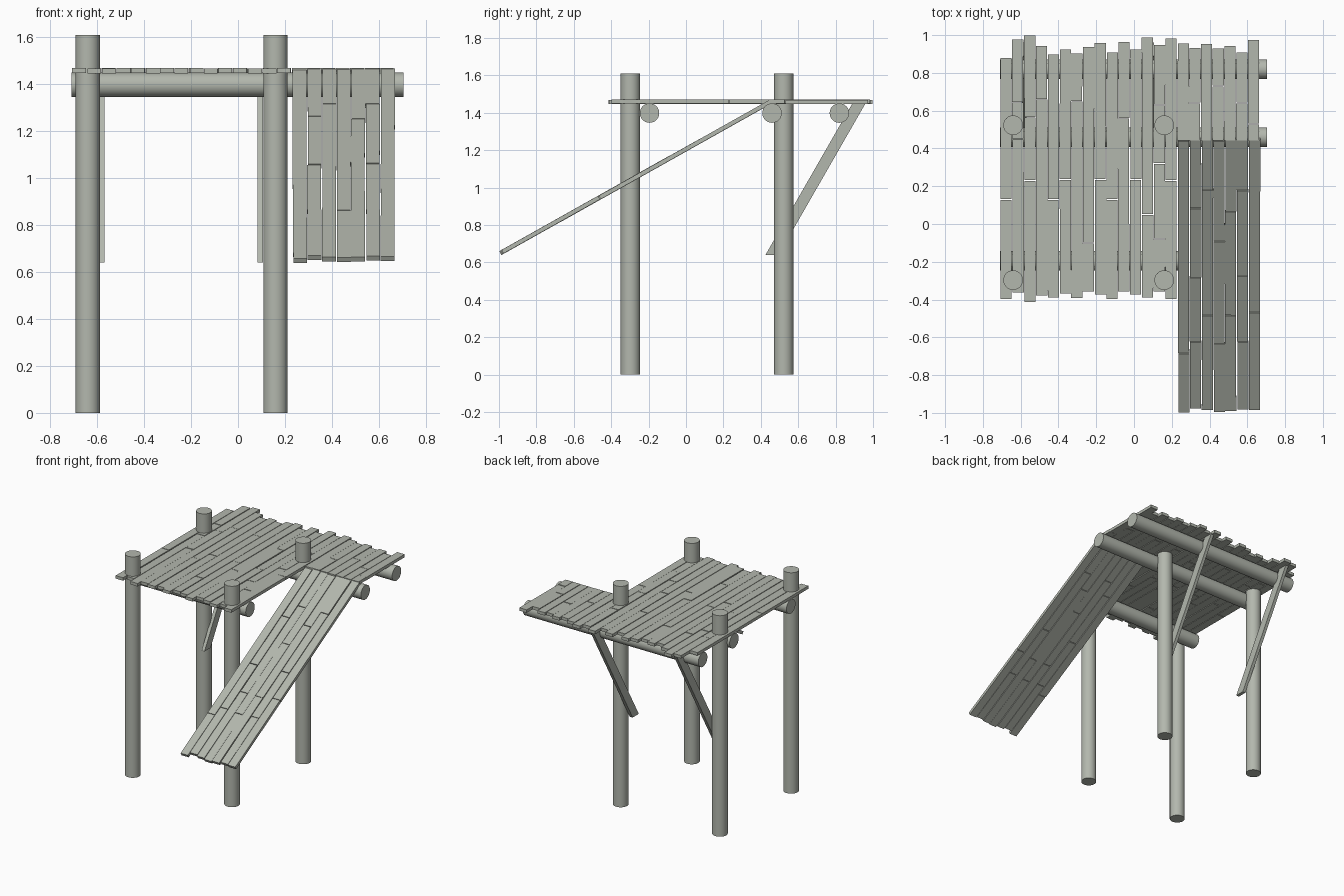
import bpy, bmesh, math, random
from mathutils import Matrix, Vector

random.seed(4)
cube = bpy.data.objects.get("Cube")
if cube:
    bpy.data.objects.remove(cube, do_unlink=True)

wood = bpy.data.materials.new("weathered_grey_wood")
wood.use_nodes = True
COLOUR = (0.45, 0.475, 0.42, 1)
wood.diffuse_color = COLOUR
wood.node_tree.nodes["Principled BSDF"].inputs["Base Color"].default_value = COLOUR


def finish(bm, name, matrix=Matrix()):
    mesh = bpy.data.meshes.new(name)
    bmesh.ops.recalc_face_normals(bm, faces=bm.faces)
    bm.to_mesh(mesh)
    bm.free()
    mesh.materials.append(wood)
    obj = bpy.data.objects.new(name, mesh)
    obj.matrix_world = matrix
    bpy.context.collection.objects.link(obj)
    return obj


def log(name, start, end, radius=0.052):
    """Round timber between two points."""
    start, end = Vector(start), Vector(end)
    axis = end - start
    turn = axis.to_track_quat('Z', 'Y').to_matrix().to_4x4()
    bm = bmesh.new()
    bmesh.ops.create_cone(bm, cap_ends=True, segments=32, radius1=radius,
                          radius2=radius, depth=axis.length)
    for f in bm.faces:
        f.smooth = len(f.verts) == 4
    for e in bm.edges:
        e.smooth = all(f.smooth for f in e.link_faces)
    return finish(bm, name, Matrix.Translation((start + end) / 2) @ turn)


def plank(name, x, front, back, joints, matrix=Matrix(), width=0.059, thick=0.022):
    """A row of boards laid end to end, top surface near z = 0."""
    bm = bmesh.new()
    cuts = [front] + sorted(joints) + [back]
    for a, b in zip(cuts, cuts[1:]):
        a, b = a + 0.002, b - 0.002
        centre = (x + random.uniform(-0.002, 0.002), (a + b) / 2,
                  -thick / 2 - random.uniform(0, 0.003))
        place = (Matrix.Translation(centre)
                 @ Matrix.Rotation(random.uniform(-0.002, 0.002), 4, 'Z')
                 @ Matrix.Diagonal((width, b - a, thick, 1)))
        bmesh.ops.create_cube(bm, size=1, matrix=place)
    return finish(bm, name, matrix)


# Four upright posts
for side, x in (("right", -0.64), ("left", 0.16)):
    for end, y in (("front", -0.297), ("back", 0.523)):
        log(f"{end}_{side}_post", (x, y, 0), (x, y, 1.61))

# Cross beams under the deck
for name, y, right_end in (("front", -0.195, 0.235), ("middle", 0.46, 0.705),
                           ("back", 0.82, 0.705)):
    log(f"{name}_beam", (-0.71, y, 1.398), (right_end, y, 1.398))

# Deck planks: the wide part, then the short landing above the ramp
PITCH, FIRST = 0.0624, -0.677
backs = [.88, .98, 1.0, .945, .90, .925, .905, .94, .96, .91, .965,
         .925, .99, .95, .985, .957, .935, .955, .93, .945, .91, .975]
fronts = [-.40, -.365, -.415, -.38, -.39, -.37, -.395, -.36, -.375, -.40,
          -.36, -.375, -.39, -.36, -.40]
joints = [[.13], [.45, .645], [.23, .565], [.66], [.13], [.235], [.65],
          [-.1], [.235], [.13], [.56], [.235], [.05], [-.08, .32, .63],
          [.23], [], [.64], [], [.73], [], [.64], [.53]]
deck = Matrix.Translation((0, 0, 1.471))
for i, back in enumerate(backs):
    front = fronts[i] if i < len(fronts) else 0.44
    plank(f"deck_plank_{i + 1}", FIRST + i * PITCH, front, back, joints[i], deck)

# Sloping ramp; its length runs down from the landing edge
ramp = (Matrix.Translation((0, 0.447, 1.471))
        @ Matrix.Rotation(math.radians(29.3), 4, 'X'))
ramp_joints = [[1.3], [.42, .84, 1.23], [.31, 1.07], [.62, 1.24],
               [.44, 1.07], [.31, .83, 1.23], [1.05]]
ramp_ends = [1.66, 1.635, 1.645, 1.655, 1.65, 1.64, 1.645]
for i, (cuts, end) in enumerate(zip(ramp_joints, ramp_ends)):
    plank(f"ramp_plank_{i + 1}", FIRST + 0.004 + (15 + i) * PITCH, -end,
          random.uniform(-0.012, 0.0), [-c for c in cuts], ramp)

# Diagonal braces against the back posts, cut level at both ends
for side, x in (("right", -0.58), ("left", 0.095)):
    bm = bmesh.new()
    outline = [(0.425, 0.64), (0.495, 0.64), (0.96, 1.45), (0.89, 1.45)]
    face = bm.faces.new([bm.verts.new((x - 0.012, y, z)) for y, z in outline])
    grown = bmesh.ops.extrude_face_region(bm, geom=[face])
    bmesh.ops.translate(bm, vec=(0.024, 0, 0),
                        verts=[v for v in grown["geom"] if isinstance(v, bmesh.types.BMVert)])
    finish(bm, f"{side}_brace")
